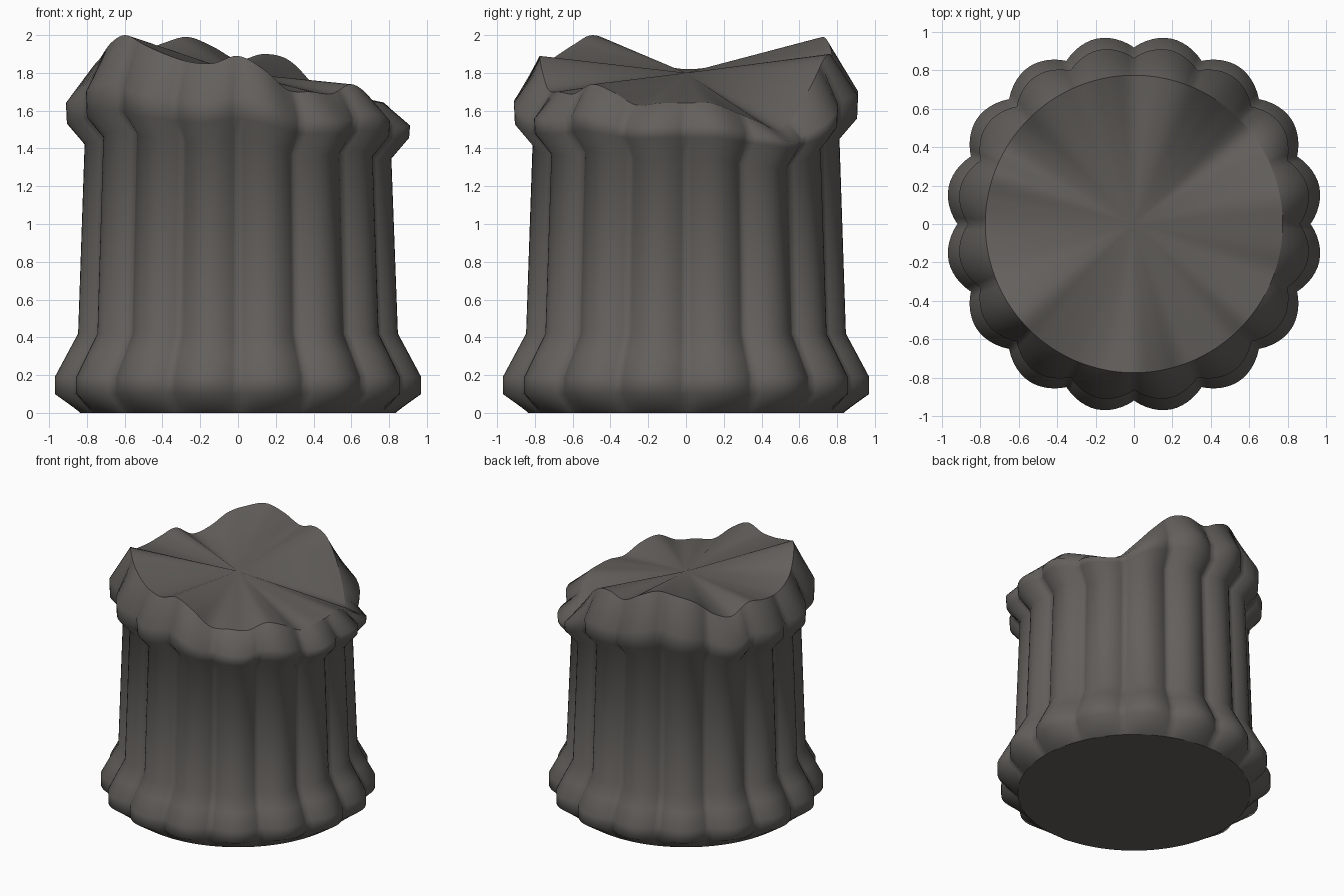
import bpy, bmesh
from math import sin, cos, tau, floor

cube = bpy.data.objects.get("Cube")
if cube:
    bpy.data.objects.remove(cube, do_unlink=True)

SEGMENTS = 192
LOBES = 16
CENTRE_HEIGHT = 1.8
# Broken rim heights, in hundredths, evenly spaced around the column
RIM = [164, 164, 159, 154, 150, 161, 175, 187, 190, 187, 194, 199,
       196, 191, 181, 177, 185, 183, 182, 184, 188, 196, 200, 195,
       190, 186, 185, 189, 182, 171, 170, 169, 174, 170, 163, 164]


def rim_height(turn):
    """Smooth periodic interpolation of the broken rim."""
    count = len(RIM)
    position = turn * count
    i = floor(position)
    t = position - i
    a, b, c, d = (RIM[(i + k) % count] / 100 for k in (-1, 0, 1, 2))
    height = b + t / 2 * (c - a + t * (2*a - 5*b + 4*c - d + t * (3*(b - c) + d - a)))
    return min(height, 2)


def profile(turn):
    """Radius, groove depth and height up one side of the column."""
    rim = rim_height(turn)
    neck = 1.41 + 0.4 * (rim - CENTRE_HEIGHT)
    bulge = neck + 0.11
    shoulder = bulge + 0.35 * (rim - bulge)
    return [(0.835, 0, 0), (0.985, 0.065, 0.1), (0.985, 0.065, 0.19),
            (0.92, 0.065, 0.31), (0.86, 0.065, 0.42), (0.825, 0.065, neck),
            (0.92, 0.06, bulge), (0.925, 0.06, shoulder), (0.775, 0, rim)]


def make_material(name, colour):
    mat = bpy.data.materials.new(name)
    mat.use_nodes = True
    mat.diffuse_color = colour
    shader = mat.node_tree.nodes["Principled BSDF"]
    shader.inputs["Base Color"].default_value = colour
    shader.inputs["Roughness"].default_value = 0.9
    return mat


# Fluted shaft with flared base and swollen broken head
bm = bmesh.new()
columns = []
for s in range(SEGMENTS):
    turn = s / SEGMENTS
    angle = turn * tau
    lobe = abs(sin(angle * LOBES / 2)) ** 0.9
    column = []
    for radius, depth, height in profile(turn):
        r = radius - depth * (1 - lobe)
        column.append(bm.verts.new((r * cos(angle), r * sin(angle), height)))
    columns.append(column)

top = bm.verts.new((0, 0, CENTRE_HEIGHT))
for s, left in enumerate(columns):
    right = columns[(s + 1) % SEGMENTS]
    for k in range(len(left) - 1):
        bm.faces.new((left[k], right[k], right[k + 1], left[k + 1]))
    # Fractured top fans in to the centre
    bm.faces.new((left[-1], right[-1], top))
# Flat underside
bm.faces.new([column[0] for column in reversed(columns)])

# Smooth surface with crisp rim and foot
for face in bm.faces:
    face.smooth = True
for s, column in enumerate(columns):
    after = columns[(s + 1) % SEGMENTS]
    for k in (0, -1):
        bm.edges.get((column[k], after[k])).smooth = False

mesh = bpy.data.meshes.new("broken_column")
bm.to_mesh(mesh)
bm.free()
mesh.materials.append(make_material("dark stone", (0.125, 0.117, 0.107, 1)))
broken_column = bpy.data.objects.new("broken_column", mesh)
bpy.context.collection.objects.link(broken_column)
